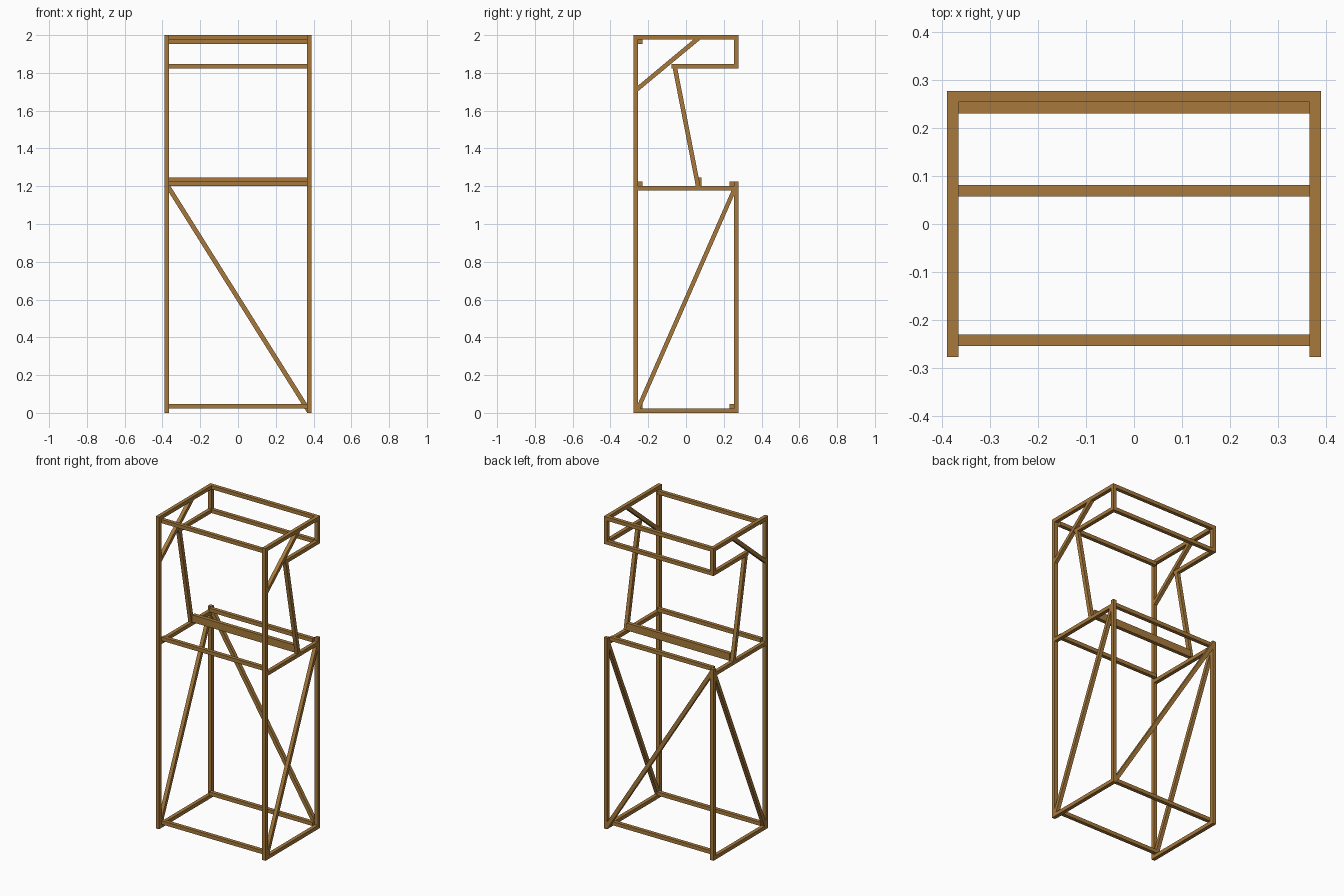
import bpy, bmesh

if "Cube" in bpy.data.objects:
    bpy.data.objects.remove(bpy.data.objects["Cube"])

wood = bpy.data.materials.new("warm brown wood")
wood.diffuse_color = (0.39, 0.195, 0.045, 1)
wood.use_nodes = True
wood.node_tree.nodes["Principled BSDF"].inputs["Base Color"].default_value = wood.diffuse_color

X, Y, T = 0.389, 0.277, 0.0235      # half width, half depth, bar thickness
XI, YI = X - T, Y - T               # inner faces of the posts


def prism(name, profile, axis, a, b):
    """Extrude a 2D profile along x (profile = y,z) or y (profile = x,z)."""
    bm = bmesh.new()
    place = (lambda p, d: (d, p[0], p[1])) if axis == 'x' else (lambda p, d: (p[0], d, p[1]))
    face = bm.faces.new([bm.verts.new(place(p, a)) for p in profile])
    ext = bmesh.ops.extrude_face_region(bm, geom=[face])
    verts = [g for g in ext['geom'] if isinstance(g, bmesh.types.BMVert)]
    bmesh.ops.translate(bm, verts=verts, vec=(b - a, 0, 0) if axis == 'x' else (0, b - a, 0))
    bmesh.ops.recalc_face_normals(bm, faces=bm.faces)
    me = bpy.data.meshes.new(name)
    bm.to_mesh(me)
    bm.free()
    me.materials.append(wood)
    ob = bpy.data.objects.new(name, me)
    bpy.context.collection.objects.link(ob)
    return ob


def rect(y0, y1, z0, z1):
    return [(y0, z0), (y1, z0), (y1, z1), (y0, z1)]


# parts of one side frame, as (y, z) outlines
side_parts = {
    "front_post": rect(-Y, -YI, 0, 2),
    "lower_back_post": rect(YI, Y, 0, 1.224),
    "upper_back_post": rect(YI, Y, 1.824, 2 - T),
    "base_rail": rect(-YI, YI, 0, T),
    "middle_rail": rect(-YI, YI, 1.177, 1.2),
    "top_rail": rect(-YI, Y, 2 - T, 2),
    "hood_rail": rect(-0.078, YI, 1.824, 1.847),
    "side_diagonal": [(-YI, T), (-0.241, T), (YI, 1.150), (YI, 1.177),
                      (0.241, 1.177), (-YI, 0.051)],
    "hood_brace": [(-YI, 1.703), (0.076, 2 - T), (0.039, 2 - T), (-YI, 1.733)],
    "sloping_strut": [(0.052, 1.2), (0.076, 1.2), (-0.046, 1.824), (-0.070, 1.824)],
}
for name, outline in side_parts.items():
    prism("right_" + name, outline, 'x', XI, X)
    prism("left_" + name, outline, 'x', -X, -XI)

# bars running across between the side frames
cross_parts = {
    "base_front_bar": rect(-YI, -YI + T, T, 2 * T),
    "base_back_bar": rect(YI - T, YI, T, 2 * T),
    "middle_front_bar": rect(-YI, -YI + T, 1.2, 1.224),
    "middle_back_bar": rect(YI - T, YI, 1.2, 1.224),
    "screen_sill": rect(0.057, 0.081, 1.2, 1.247),
    "top_front_bar": rect(-YI, -YI + T, 2 - 2 * T, 2 - T),
    "top_back_bar": rect(YI, Y, 2 - T, 2),
    "hood_back_bar": rect(YI, Y, 1.824, 1.847),
}
for name, outline in cross_parts.items():
    prism(name, outline, 'x', -XI, XI)

# diagonal across the back
prism("back_diagonal", [(-XI, 1.167), (XI, 0.002), (XI, 0.048), (-XI, 1.213)], 'y', YI, Y)
